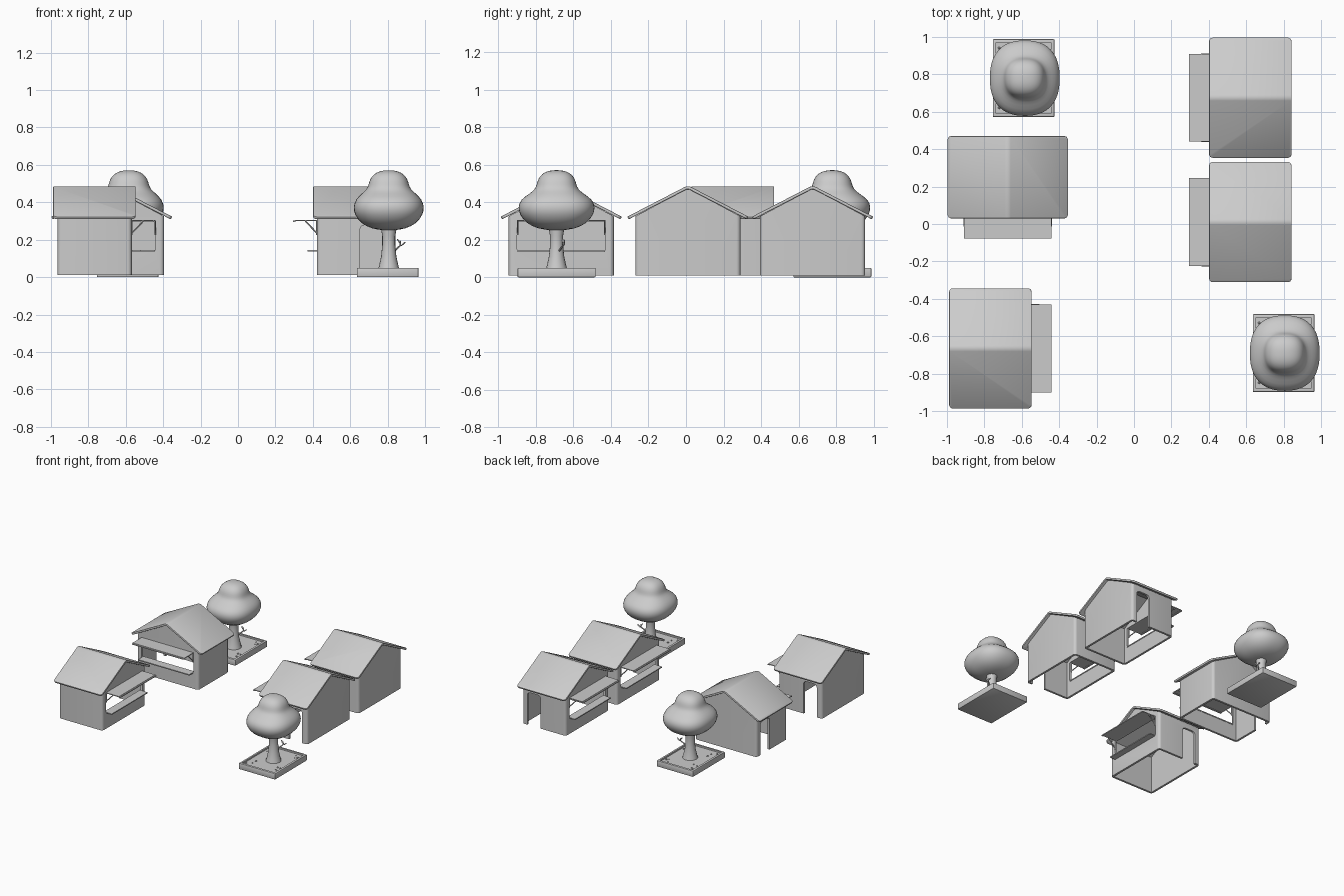
import bpy, bmesh, math, random
from mathutils import Vector, Matrix

old = bpy.data.objects.get("Cube")
if old:
    bpy.data.objects.remove(old)
random.seed(4)

grey = bpy.data.materials.new("plain_grey")
grey.use_nodes = True
COLOUR = (0.6, 0.6, 0.6, 1)
grey.diffuse_color = COLOUR
grey.node_tree.nodes["Principled BSDF"].inputs["Base Color"].default_value = COLOUR


def make(name, bm, smooth=35):
    bmesh.ops.recalc_face_normals(bm, faces=bm.faces)
    me = bpy.data.meshes.new(name)
    bm.to_mesh(me)
    bm.free()
    ob = bpy.data.objects.new(name, me)
    bpy.context.collection.objects.link(ob)
    me.materials.append(grey)
    activate(ob)
    if smooth:
        bpy.ops.object.shade_smooth_by_angle(angle=math.radians(smooth))
    return ob


def activate(ob):
    bpy.ops.object.select_all(action='DESELECT')
    ob.select_set(True)
    bpy.context.view_layer.objects.active = ob


def modify(ob, kind, **settings):
    activate(ob)
    m = ob.modifiers.new(kind.title(), kind)
    for key, value in settings.items():
        setattr(m, key, value)
    bpy.ops.object.modifier_apply(modifier=m.name)


def box(bm, lo, hi):
    lo, hi = Vector(lo), Vector(hi)
    mat = Matrix.Translation((lo + hi) / 2) @ Matrix.Diagonal((*(hi - lo), 1))
    return bmesh.ops.create_cube(bm, size=1, matrix=mat)["verts"]


def bevel(bm, rule, width, segments=4):
    edges = [e for e in bm.edges if rule(e, (e.verts[1].co - e.verts[0].co).normalized())]
    bmesh.ops.bevel(bm, geom=edges, offset=width, segments=segments, profile=0.5, affect='EDGES')


def gable_prism(x0, x1, half, floor, eave, ridge):
    bm = bmesh.new()
    outline = [(-half, floor), (half, floor), (half, eave), (0, ridge), (-half, eave)]
    face = bm.faces.new([bm.verts.new((x0, y, z)) for y, z in outline])
    out = bmesh.ops.extrude_face_region(bm, geom=[face])
    bmesh.ops.translate(bm, vec=(x1 - x0, 0, 0),
                        verts=[v for v in out["geom"] if isinstance(v, bmesh.types.BMVert)])
    return bm


def cut(ob, bm):
    cutter = make("cutter", bm, None)
    cutter.hide_render = True
    modify(ob, 'BOOLEAN', operation='DIFFERENCE', object=cutter, solver='EXACT')
    bpy.data.objects.remove(cutter)


def tube(bm, a, b, r0, r1, sides=8):
    a, b = Vector(a), Vector(b)
    d = b - a
    mat = Matrix.Translation((a + b) / 2) @ d.to_track_quat('Z', 'Y').to_matrix().to_4x4()
    bmesh.ops.create_cone(bm, cap_ends=True, segments=sides, radius1=r0, radius2=r1,
                          depth=d.length, matrix=mat)


# Stall walls: rounded shell, hollow inside, serving window at +x, doorway at +y
bm = gable_prism(-0.197, 0.2, 0.28, 0.01, 0.325, 0.474)
bevel(bm, lambda e, d: abs(d.z) > 0.99, 0.022)
walls = make("stall_walls", bm, None)
cut(walls, gable_prism(-0.18, 0.183, 0.263, -0.1, 0.31, 0.45))
bm = bmesh.new()
box(bm, (0.1, -0.235, 0.14), (0.3, 0.235, 0.3))
bevel(bm, lambda e, d: abs(d.x) > 0.99, 0.01)
cut(walls, bm)
bm = bmesh.new()
box(bm, (-0.15, 0.2, -0.1), (-0.03, 0.4, 0.278))
bevel(bm, lambda e, d: abs(d.y) > 0.99, 0.025)
cut(walls, bm)
activate(walls)
bpy.ops.object.shade_smooth_by_angle(angle=math.radians(30))

# Stall roof: bent sheet with rounded corners and soft ridge
bm = bmesh.new()
rows = [[bm.verts.new((x, y, z)) for x in (-0.22, 0.22)]
        for y, z in ((-0.323, 0.323), (0, 0.49), (0.323, 0.323))]
for a, b in zip(rows, rows[1:]):
    bm.faces.new((a[0], a[1], b[1], b[0]))
bmesh.ops.bevel(bm, geom=rows[0] + rows[2], offset=0.02, segments=4, profile=0.5, affect='VERTICES')
bevel(bm, lambda e, d: abs(d.x) > 0.99 and abs(e.verts[0].co.y) < 0.01, 0.018)
roof = make("stall_roof", bm, None)
modify(roof, 'SOLIDIFY', thickness=0.016, offset=-1, use_even_offset=True)
modify(roof, 'BEVEL', width=0.004, segments=2, angle_limit=math.radians(50))
activate(roof)
bpy.ops.object.shade_smooth_by_angle(angle=math.radians(35))

# Awning with front lip, and serving counter
bm = bmesh.new()
box(bm, (0.185, -0.235, 0.3), (0.318, 0.235, 0.306))
box(bm, (0.314, -0.235, 0.296), (0.328, 0.235, 0.303))
awning = make("awning", bm)
bm = bmesh.new()
box(bm, (0.18, -0.232, 0.136), (0.25, 0.232, 0.144))
counter = make("counter", bm)

# Diagonal awning braces
bm = bmesh.new()
for side in (-1, 1):
    tube(bm, (0.2, 0.232 * side, 0.235), (0.262, 0.232 * side, 0.3), 0.004, 0.004)
    tube(bm, (0.2, 0.232 * side, 0.225), (0.2, 0.232 * side, 0.3), 0.004, 0.004)
braces = make("awning_braces", bm)

# Place four stalls: position, turn, and which side the doorway is on
STALLS = {
    "front_right": ((-0.768, -0.665), 0, 1),
    "back_right": ((-0.675, 0.25), -90, -1),
    "middle_left": ((0.622, 0.01), 180, 1),
    "back_left": ((0.622, 0.675), 180, -1),
}
for part in (walls, roof, awning, counter, braces):
    base = part.name
    for i, (place, ((x, y), turn, door)) in enumerate(STALLS.items()):
        ob = part if i == 0 else part.copy()
        if i:
            bpy.context.collection.objects.link(ob)
        ob.name = place + "_" + base
        ob.location = (x, y, 0)
        ob.rotation_euler.z = math.radians(turn)
        ob.scale.y = door


def lathe(name, profile, power, stretch, sides=24):
    """Closed rounded form; power above 2 squares the plan."""
    bm = bmesh.new()
    rings = []
    for r, z in profile:
        ring = []
        for k in range(sides):
            a = math.tau * k / sides
            c, s = math.cos(a), math.sin(a)
            q = r / (abs(c) ** power + abs(s) ** power) ** (1 / power)
            ring.append(bm.verts.new((q * c, q * s * stretch(z), z)))
        rings.append(ring)
    for a, b in zip(rings, rings[1:]):
        for k in range(sides):
            n = (k + 1) % sides
            bm.faces.new((a[k], a[n], b[n], b[k]))
    bm.faces.new(rings[0])
    bm.faces.new(rings[-1])
    return make(name, bm, 70)


# Tree crown: wide lower mass with a smaller cap
crown = lathe("tree_crown", [(0.02, 0.25), (0.09, 0.257), (0.15, 0.287), (0.184, 0.335), (0.191, 0.375),
                             (0.178, 0.415), (0.145, 0.447), (0.117, 0.47), (0.108, 0.495), (0.101, 0.523),
                             (0.08, 0.552), (0.045, 0.568), (0.01, 0.571)],
              2.5, lambda z: 1.08 if z < 0.44 else 0.98)
modify(crown, 'SUBSURF', levels=1)

# Flared trunk
trunk = lathe("tree_trunk", [(0.06, 0.03), (0.052, 0.06), (0.041, 0.11), (0.035, 0.17), (0.035, 0.22), (0.045, 0.28)],
              2, lambda z: 1, 16)

# Side twig with two leaves
bm = bmesh.new()
tube(bm, (0.025, 0.01, 0.135), (0.062, 0.035, 0.17), 0.006, 0.004)
tube(bm, (0.062, 0.035, 0.17), (0.062, 0.04, 0.195), 0.004, 0.002)
for x, z, tilt in ((0.078, 0.178, 0.7), (0.055, 0.19, 2.2)):
    mat = (Matrix.Translation((x, 0.037, z)) @ Matrix.Rotation(-tilt, 4, 'Y')
           @ Matrix.Diagonal((0.018, 0.008, 0.004, 1)))
    bmesh.ops.create_uvsphere(bm, u_segments=10, v_segments=6, radius=1, matrix=mat)
twig = make("tree_twig", bm)

# Planter tray with raised rim and sunken soil
bm = bmesh.new()
box(bm, (-0.165, -0.208, 0), (0.165, 0.208, 0.05))
bevel(bm, lambda e, d: True, 0.005, 2)
top = max(bm.faces, key=lambda f: f.calc_center_median().z + f.calc_area())
bmesh.ops.inset_region(bm, faces=[top], thickness=0.018)
out = bmesh.ops.extrude_face_region(bm, geom=[top])
bmesh.ops.translate(bm, vec=(0, 0, -0.012), verts=[v for v in out["geom"] if isinstance(v, bmesh.types.BMVert)])
bmesh.ops.delete(bm, geom=[top], context='FACES')
planter = make("planter", bm)

# Scattered pebbles on the soil
bm = bmesh.new()
for sx in (-1, 1):
    for sy in (-1, 1):
        for k in range(4):
            spot = (sx * random.uniform(0.08, 0.135), sy * random.uniform(0.08, 0.178), 0.039)
            bmesh.ops.create_icosphere(bm, subdivisions=1, radius=random.uniform(0.004, 0.008),
                                       matrix=Matrix.Translation(spot))
pebbles = make("pebbles", bm)

# Place both trees; the crown sits slightly off the planter centre
for part in (planter, pebbles, trunk, twig, crown):
    base = part.name
    for i, (place, x, y) in enumerate((("front", 0.8, -0.69), ("back", -0.59, 0.78))):
        ob = part if i == 0 else part.copy()
        if i:
            bpy.context.collection.objects.link(ob)
        ob.name = place + "_" + base
        ob.location = (x + (0 if part in (planter, pebbles) else 0.006), y, 0)
